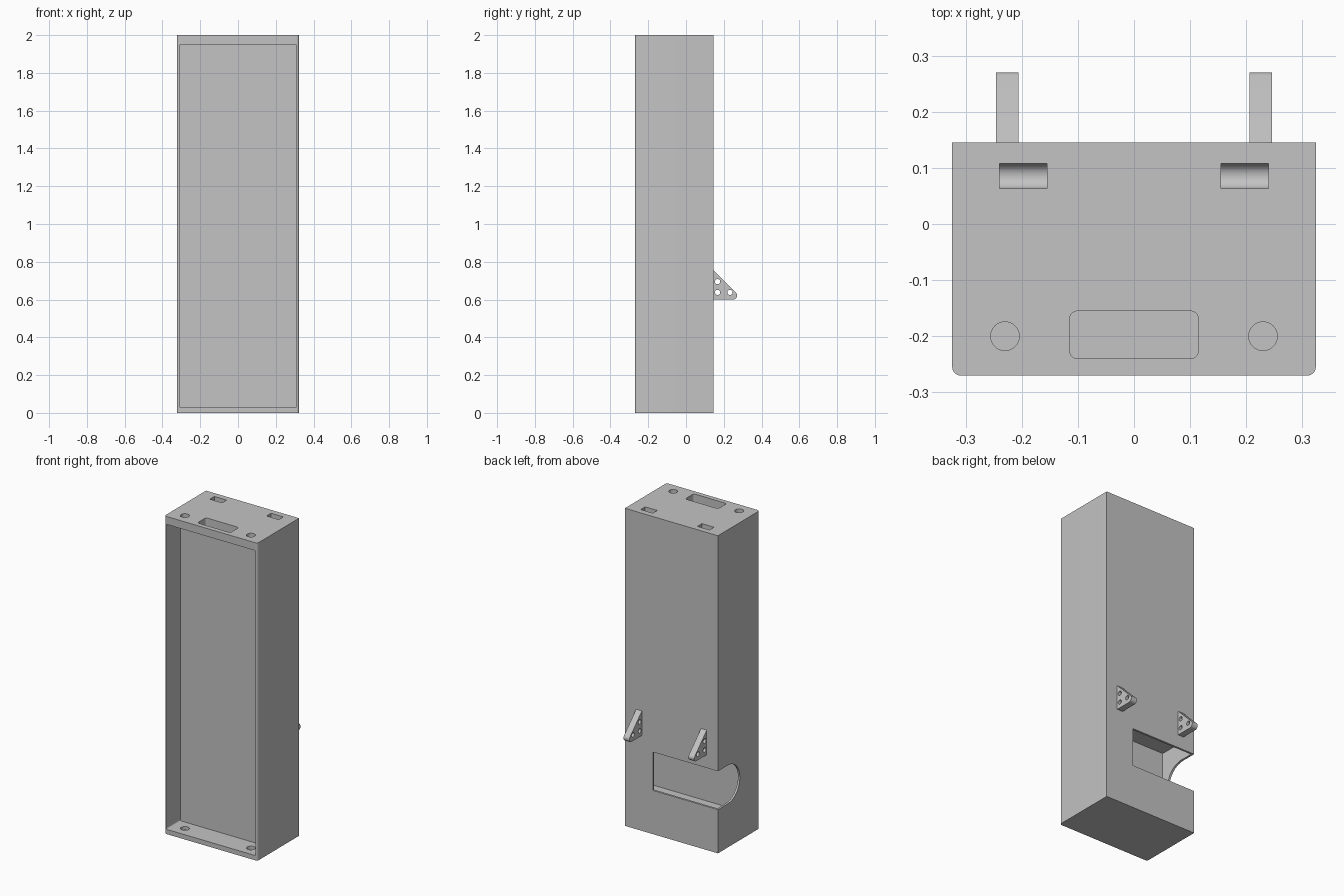
import bpy, bmesh, math
from mathutils import Vector

cube = bpy.data.objects.get("Cube")
if cube:
    bpy.data.objects.remove(cube, do_unlink=True)

grey = bpy.data.materials.new("light_grey")
grey.use_nodes = True
grey.diffuse_color = (0.55, 0.55, 0.55, 1)
grey.node_tree.nodes["Principled BSDF"].inputs["Base Color"].default_value = (0.55, 0.55, 0.55, 1)


def rounded(corners, steps=10):
    """Outline from (u, v, radius) corners, each filleted by its radius."""
    out = []
    for i, (u, v, r) in enumerate(corners):
        p = Vector((u, v))
        if not r:
            out.append(p)
            continue
        d1 = (Vector(corners[i - 1][:2]) - p).normalized()
        d2 = (Vector(corners[(i + 1) % len(corners)][:2]) - p).normalized()
        half = d1.angle(d2) / 2
        c = p + (d1 + d2).normalized() * r / math.sin(half)
        s = p + d1 * r / math.tan(half) - c
        e = p + d2 * r / math.tan(half) - c
        a = math.atan2(s.y, s.x)
        sweep = (math.atan2(e.y, e.x) - a + math.pi) % math.tau - math.pi
        for k in range(steps + 1):
            t = a + sweep * k / steps
            out.append(c + r * Vector((math.cos(t), math.sin(t))))
    return out


def rect(u0, u1, v0, v1, r=0):
    return rounded([(u0, v0, r), (u1, v0, r), (u1, v1, r), (u0, v1, r)])


def circle(u, v, r, n=32):
    return [Vector((u + r * math.cos(math.tau * k / n), v + r * math.sin(math.tau * k / n)))
            for k in range(n)]


def prism(name, axis, outline, lo, hi):
    """Extrude an outline along an axis: x uses (y, z), y uses (x, z), z uses (x, y)."""
    place = {"x": lambda p, w: (w, p.x, p.y),
             "y": lambda p, w: (p.x, w, p.y),
             "z": lambda p, w: (p.x, p.y, w)}[axis]
    bm = bmesh.new()
    face = bm.faces.new([bm.verts.new(place(p, lo)) for p in outline])
    ext = bmesh.ops.extrude_face_region(bm, geom=[face])
    shift = Vector(place(Vector((0, 0)), hi - lo))
    bmesh.ops.translate(bm, vec=shift, verts=[v for v in ext["geom"] if isinstance(v, bmesh.types.BMVert)])
    bmesh.ops.recalc_face_normals(bm, faces=bm.faces)
    mesh = bpy.data.meshes.new(name)
    bm.to_mesh(mesh)
    bm.free()
    mesh.materials.append(grey)
    obj = bpy.data.objects.new(name, mesh)
    bpy.context.collection.objects.link(obj)
    return obj


def carve(obj, cutters):
    """Subtract the cutters, bake the result and discard them."""
    for c in cutters:
        c.hide_render = True
        mod = obj.modifiers.new("cut", "BOOLEAN")
        mod.operation, mod.solver, mod.object = "DIFFERENCE", "EXACT", c
    graph = bpy.context.evaluated_depsgraph_get()
    mesh = bpy.data.meshes.new_from_object(obj.evaluated_get(graph))
    obj.modifiers.clear()
    obj.data = mesh
    for c in cutters:
        bpy.data.objects.remove(c, do_unlink=True)
    bpy.ops.object.select_all(action="DESELECT")
    obj.select_set(True)
    bpy.context.view_layer.objects.active = obj
    bpy.ops.object.shade_smooth_by_angle(angle=math.radians(30))


# Cabinet body with rounded front edges
FRONT, BACK, SIDE = -0.27, 0.145, 0.324
body = prism("cabinet_body", "z", rounded([
    (-SIDE, FRONT, 0.015), (SIDE, FRONT, 0.015), (SIDE, BACK, 0), (-SIDE, BACK, 0)]), 0, 2)

cuts = [
    # Open front compartment and the slot in its roof
    prism("front_recess", "y", rect(-0.311, 0.311, 0.03, 1.95, 0.008), -0.4, -0.13),
    prism("top_slot", "z", rect(-0.115, 0.115, -0.24, -0.155, 0.015), 1.9, 2.1),
    # Rear chamber, its back window and the round-ended side notch
    prism("rear_chamber", "z", rect(-0.311, 0.311, -0.117, 0.132), 0.16, 0.632),
    prism("back_window", "y", rect(-0.4, 0.129, 0.275, 0.517), 0.1, 0.2),
    prism("side_notch", "x", rounded([
        (-0.073, 0.275, 0.12), (0.2, 0.275, 0), (0.2, 0.517, 0), (-0.073, 0.517, 0.12)]), -0.4, -0.3),
]
for s in (-1, 1):
    # Round holes through the roof and part way into the floor
    for lo, hi in ((0.01, 0.1), (1.9, 2.1)):
        cuts.append(prism("round_hole", "z", circle(s * 0.23, -0.2, 0.0255), lo, hi))
    # Trough pockets in the top
    x0, x1 = sorted((s * 0.155, s * 0.24))
    cuts.append(prism("top_pocket", "x", rounded([
        (0.063, 1.94, 0.022), (0.108, 1.94, 0.022), (0.108, 2.1, 0), (0.063, 2.1, 0)]), x0, x1))
carve(body, cuts)

# Triangular rear brackets, each with three holes
for s, side in ((-1, "right"), (1, "left")):
    x = s * 0.226
    bracket = prism(side + "_bracket", "x", rounded([
        (BACK, 0.6, 0), (0.3, 0.6, 0.021), (BACK, 0.755, 0)]), x - 0.02, x + 0.02)
    carve(bracket, [prism("bracket_hole", "x", circle(y, z, 0.014, 24), x - 0.1, x + 0.1)
                    for y, z in ((0.167, 0.695), (0.167, 0.638), (0.233, 0.638))])
